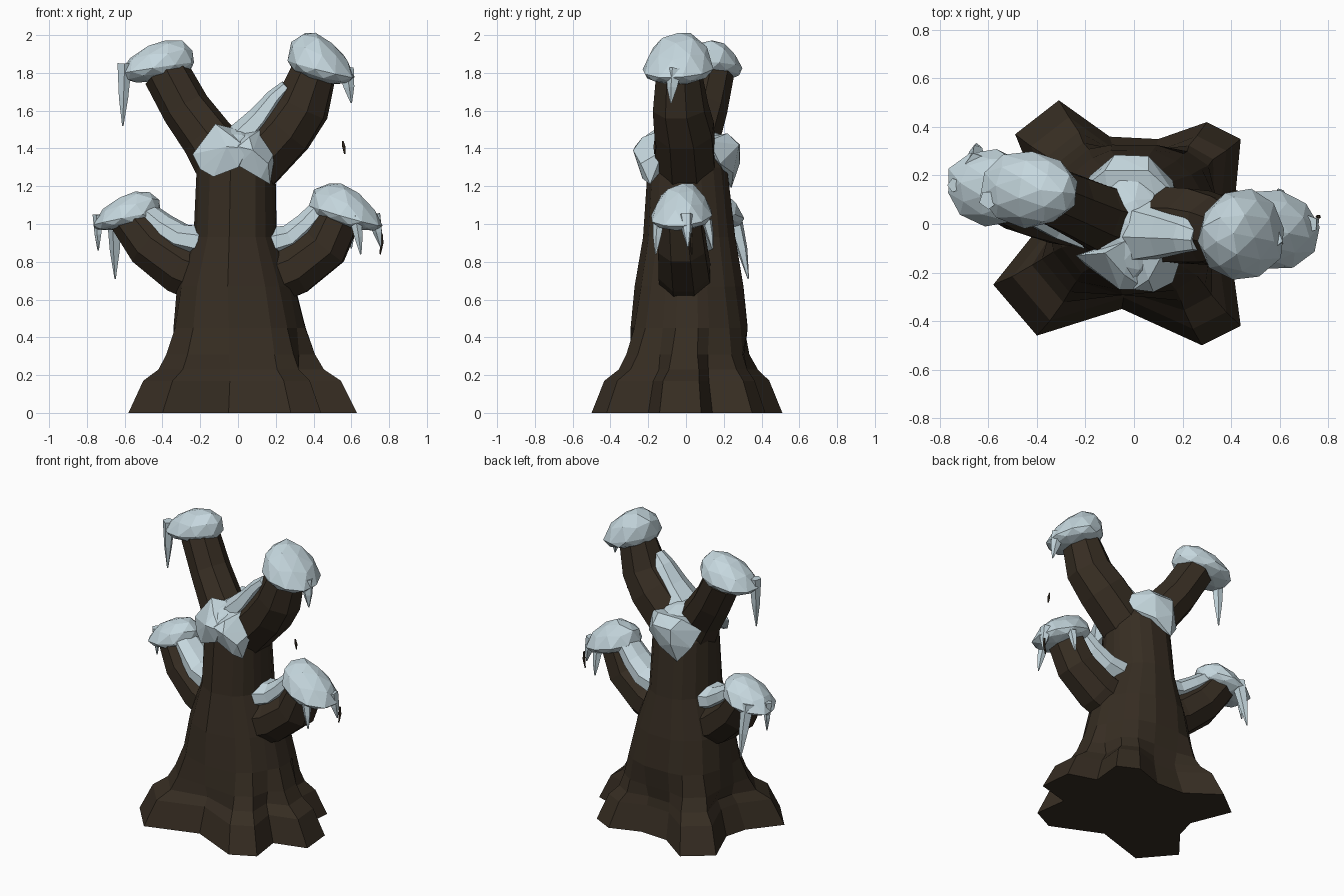
import bpy, bmesh, math, random
from mathutils import Vector, Matrix

if "Cube" in bpy.data.objects:
    bpy.data.objects.remove(bpy.data.objects["Cube"])

random.seed(4)

def material(name, rgb):
    m = bpy.data.materials.new(name)
    m.diffuse_color = (*rgb, 1)
    m.use_nodes = True
    m.node_tree.nodes["Principled BSDF"].inputs["Base Color"].default_value = m.diffuse_color
    return m

BARK = material("dark_bark", (0.037, 0.026, 0.016))
SNOW = material("pale_snow", (0.56, 0.68, 0.73))

def finish(bm, name, mat):
    bmesh.ops.recalc_face_normals(bm, faces=bm.faces)
    me = bpy.data.meshes.new(name)
    bm.to_mesh(me)
    bm.free()
    me.materials.append(mat)
    ob = bpy.data.objects.new(name, me)
    bpy.context.collection.objects.link(ob)
    return ob

def loft(name, rings, mat):
    """Skin a list of equally long vertex rings and cap both ends."""
    bm = bmesh.new()
    vs = [[bm.verts.new(p) for p in r] for r in rings]
    n = len(rings[0])
    for a, b in zip(vs, vs[1:]):
        for i in range(n):
            j = (i + 1) % n
            bm.faces.new((a[i], a[j], b[j], b[i]))
    bm.faces.new(vs[0][::-1])
    bm.faces.new(vs[-1])
    return finish(bm, name, mat)

def tube(name, path, mat, sides=8, wide=1.0):
    """Tube along (x, y, z, radius) points; wide stretches it sideways."""
    pts = [Vector(p[:3]) for p in path]
    rings = []
    for i, p in enumerate(pts):
        t = (pts[min(i + 1, len(pts) - 1)] - pts[max(i - 1, 0)]).normalized()
        side = t.cross(Vector((0, 0, 1)))
        side = side.normalized() if side.length > 0.05 else Vector((0, 1, 0))
        up = side.cross(t)
        r = path[i][3]
        rings.append([p + side * (r * wide * math.cos(a)) + up * (r * math.sin(a))
                      for a in (math.tau * (k + 0.5) / sides for k in range(sides))])
    return loft(name, rings, mat)

def cap(name, centre, radii, tilt=0.0, turn=0.0, under=0.4, peak=0.0):
    """Lumpy snow dome with a shallow underside; peak slides its crown along x."""
    bm = bmesh.new()
    bmesh.ops.create_icosphere(bm, subdivisions=2, radius=1)
    m = (Matrix.Translation(centre) @ Matrix.Rotation(turn, 4, 'Z')
         @ Matrix.Rotation(tilt, 4, 'Y') @ Matrix.Diagonal((*radii, 1)))
    for v in bm.verts:
        v.co *= random.uniform(0.96, 1.04)
        z = v.co.z
        if z < 0:
            v.co.z *= under
        else:
            v.co.x = v.co.x * (1 - .12 * z) + peak * z
            v.co.y *= 1 - .2 * z
    bm.transform(m)
    return finish(bm, name, SNOW)

def hull(name, points, mat):
    bm = bmesh.new()
    for p in points:
        bm.verts.new(p)
    bmesh.ops.convex_hull(bm, input=bm.verts)
    bmesh.ops.delete(bm, geom=[v for v in bm.verts if not v.link_faces], context='VERTS')
    return finish(bm, name, mat)

def icicle(name, x, y, top, tip, r=0.035, lean=(0, 0)):
    mid = top + (tip - top) * 0.55
    tube(name, [(x, y, top, r), (x + lean[0] * .6, y + lean[1] * .6, mid, r * 0.65),
                (x + lean[0], y + lean[1], tip, 0.004)], SNOW, 5)

# Trunk: star-shaped root outline blending into an oval stem
roots = [(.63, -.14), (.61, .08), (.42, .14), (.44, .35), (.30, .42), (.10, .35),
         (-.10, .36), (-.31, .51), (-.49, .37), (-.38, .10), (-.42, -.05), (-.58, -.25),
         (-.40, -.46), (-.05, -.35), (.28, -.50), (.44, -.42), (.41, -.20)]
# height, share of root outline, root scale, oval half widths, centre
levels = [(0, 1, 1, 0, 0, 0, 0), (.17, 1, .865, 0, 0, 0, 0), (.23, .8, .74, .42, .40, 0, .01),
          (.31, .45, .68, .40, .36, 0, .01), (.45, .15, .6, .36, .335, 0, .02),
          (.67, 0, 0, .315, .295, -.01, .02), (.93, 0, 0, .222, .25, -.015, .02),
          (1.3, 0, 0, .21, .215, -.01, .01), (1.44, 0, 0, .16, .17, 0, 0)]
rings = []
for z, share, scale, ox, oy, cx, cy in levels:
    ring = []
    for x, y in roots:
        a = math.atan2(y, x)
        ring.append((cx + share * scale * x + (1 - share) * ox * math.cos(a),
                     cy + share * scale * y + (1 - share) * oy * math.sin(a), z))
    rings.append(ring)
loft("trunk", rings, BARK)

# Four stubby branches
tube("upper_left_branch", [(-.04, .0, 1.28, .17), (-.165, .04, 1.46, .14),
                           (-.275, .09, 1.61, .13), (-.38, .13, 1.80, .125)], BARK)
tube("upper_right_branch", [(.06, .0, 1.30, .17), (.25, -.01, 1.50, .165),
                            (.34, -.03, 1.62, .15), (.41, -.04, 1.83, .12)], BARK)
tube("lower_left_branch", [(-.10, .03, .68, .15), (-.30, .05, .765, .145),
                           (-.46, .09, .89, .135), (-.58, .14, 1.05, .115)], BARK)
tube("lower_right_branch", [(.10, .0, .68, .15), (.30, -.01, .76, .145),
                            (.46, -.02, .88, .135), (.54, -.03, 1.05, .12)], BARK)

# Snow caps on the branch tips
cap("upper_left_cap", (-.435, .145, 1.825), (.205, .16, .14), -.15, -.1, .5, .35)
cap("upper_right_cap", (.445, -.045, 1.82), (.185, .195, .18), .25, -.2, .4, -.45)
cap("lower_left_cap", (-.59, .15, 1.03), (.19, .16, .135), -.2, -.15, .4, .4)
cap("lower_right_cap", (.57, -.025, 1.045), (.20, .165, .155), .28, -.2, .4, -.35)

# Icicles
icicle("upper_left_icicle", -.60, .10, 1.85, 1.52, .04, (-.01, 0))
icicle("upper_right_icicle", .57, -.06, 1.82, 1.64, .045, (.03, -.02))
icicle("lower_left_icicle_outer", -.74, .16, 1.05, .86, .03, (0, .01))
icicle("lower_left_icicle_long", -.65, .25, 1.05, .71, .045, (0, .08))
icicle("lower_right_icicle_front", .62, -.14, 1.04, .84, .035, (.03, -.02))
icicle("lower_right_icicle_back", .60, .11, 1.02, .87, .03, (0, .03))
icicle("lower_right_icicle_outer", .72, .0, 1.05, .88, .04, (.035, .01))

# Snow lying along the branches
tube("lower_left_drift", [(-.19, .03, .905, .095), (-.30, .05, .925, .08),
                          (-.40, .09, .99, .07), (-.50, .12, 1.07, .06)], SNOW, 8, 1.5)
tube("lower_right_drift", [(.18, .02, .90, .09), (.28, .02, .925, .08),
                           (.37, .01, 1.00, .07), (.45, .0, 1.09, .06)], SNOW, 8, 1.5)
tube("upper_right_drift", [(.02, -.03, 1.45, .09), (.12, -.04, 1.56, .07),
                           (.20, -.05, 1.67, .05), (.26, -.06, 1.73, .035)], SNOW, 7, 1.5)

# Snow saddle in the fork, draping over front and back
cap("fork_snow", (-.02, 0, 1.43), (.16, .24, .09), 0, 0, .8)
hull("front_drape_left", [(-.24, -.13, 1.37), (-.2, -.17, 1.29), (-.13, -.22, 1.25), (0, -.25, 1.30),
                          (-.16, -.11, 1.46), (-.12, -.12, 1.53), (-.06, -.27, 1.41), (.05, -.27, 1.40),
                          (0, -.05, 1.5), (.05, -.12, 1.32), (-.04, -.21, 1.47)], SNOW)
hull("front_drape_right", [(0, -.27, 1.41), (0, -.24, 1.31), (.17, -.19, 1.21), (.12, -.23, 1.24),
                           (.20, -.12, 1.39), (.12, -.12, 1.50), (.08, -.28, 1.39), (.16, -.24, 1.32),
                           (.08, -.05, 1.38), (0, -.05, 1.5), (.06, -.23, 1.46)], SNOW)
hull("back_drape", [(-.22, .14, 1.40), (-.18, .2, 1.29), (-.10, .24, 1.19), (.03, .25, 1.27),
                    (.16, .18, 1.32), (.17, .12, 1.44), (.06, .22, 1.48), (-.12, .22, 1.48),
                    (-.08, .285, 1.42), (.06, .28, 1.42), (-.08, .285, 1.32), (-.1, .05, 1.45),
                    (.1, .05, 1.45)], SNOW)

# Loose bark slivers
tube("floating_sliver", [(.555, -.165, 1.44, .004), (.56, -.165, 1.41, .009),
                         (.565, -.165, 1.37, .004)], BARK, 5)
tube("icicle_sliver", [(.76, .03, .95, .006), (.762, .03, .90, .009),
                       (.752, .03, .84, .004)], BARK, 5)
